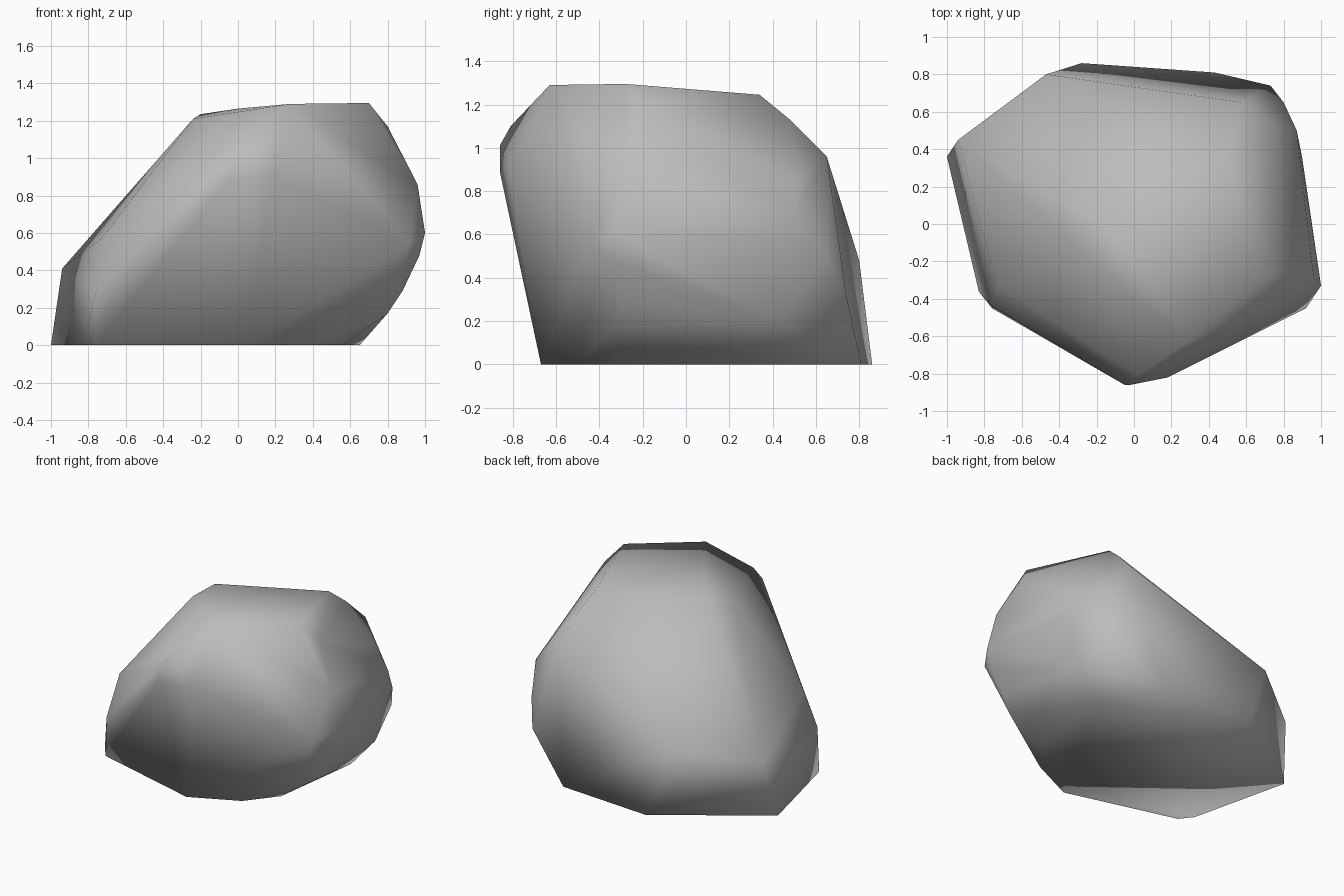
import bpy
import bmesh
import math

default_cube = bpy.data.objects.get("Cube")
if default_cube:
    bpy.data.objects.remove(default_cube, do_unlink=True)


def make_material(name, colour):
    material = bpy.data.materials.new(name)
    material.use_nodes = True
    material.diffuse_color = colour
    shader = next(n for n in material.node_tree.nodes if n.type == "BSDF_PRINCIPLED")
    shader.inputs["Base Color"].default_value = colour
    shader.inputs["Roughness"].default_value = 0.8
    return material


# Flat footprint on the ground
footprint_outline = [
    (-1, .36), (-.28, .86), (.43, .81), (.65, .38),
    (.56, -.3), (.39, -.51), (.05, -.67), (-.76, -.45), (-.83, -.36),
]
footprint = [(x, y, 0) for x, y in footprint_outline]

# Left shoulder and the long slope that rises from it
left_shoulder = [
    (-.94, .45, .41), (-.47, .8, .48), (-.76, -.44, .28),
    (-.73, -.33, .57), (-.24, -.18, 1.21),
]

# Overhanging nose at the front
front_nose = [
    (-.05, -.86, .89), (-.02, -.86, 1.01), (.18, -.82, .9),
    (.02, -.81, 1.1), (.92, -.45, .55),
]

# Bulging right flank, tucked under towards the ground
right_flank = [
    (1, -.33, .6), (.96, -.28, .86), (.97, -.34, .48), (.88, -.31, .29),
    (.8, -.33, .17), (.9, .35, .6), (.87, .5, .7), (.8, .65, .5),
    (.82, .42, .2), (.8, -.2, 1.17),
]

# Back wall with its upper edge
back_wall = [(.73, .74, .32), (.58, .65, .96), (.76, .52, .85), (.54, .48, 1.13)]

# Gently tilted crown
crown = [
    (-.2, .02, 1.235), (0, -.2, 1.265), (.28, -.63, 1.29),
    (.7, -.28, 1.295), (.5, .34, 1.245),
]


def build_boulder(name, corners, material):
    """Wrap a convex skin around the corners and merge coplanar facets."""
    bm = bmesh.new()
    for corner in corners:
        bm.verts.new(corner)
    hull = bmesh.ops.convex_hull(bm, input=bm.verts[:])
    unused = {
        item for key in ("geom_interior", "geom_unused")
        for item in hull[key] if isinstance(item, bmesh.types.BMVert)
    }
    bmesh.ops.delete(bm, geom=list(unused), context="VERTS")
    bmesh.ops.dissolve_limit(
        bm, angle_limit=math.radians(1), verts=bm.verts[:], edges=bm.edges[:]
    )
    bmesh.ops.recalc_face_normals(bm, faces=bm.faces[:])
    mesh = bpy.data.meshes.new(name)
    bm.to_mesh(mesh)
    bm.free()
    mesh.materials.append(material)
    boulder = bpy.data.objects.new(name, mesh)
    bpy.context.collection.objects.link(boulder)
    return boulder


# Boulder with soft, worn facets
stone_grey = make_material("stone grey", (.5, .5, .5, 1))
all_corners = footprint + left_shoulder + front_nose + right_flank + back_wall + crown
boulder = build_boulder("boulder", all_corners, stone_grey)
boulder.data.shade_smooth()
